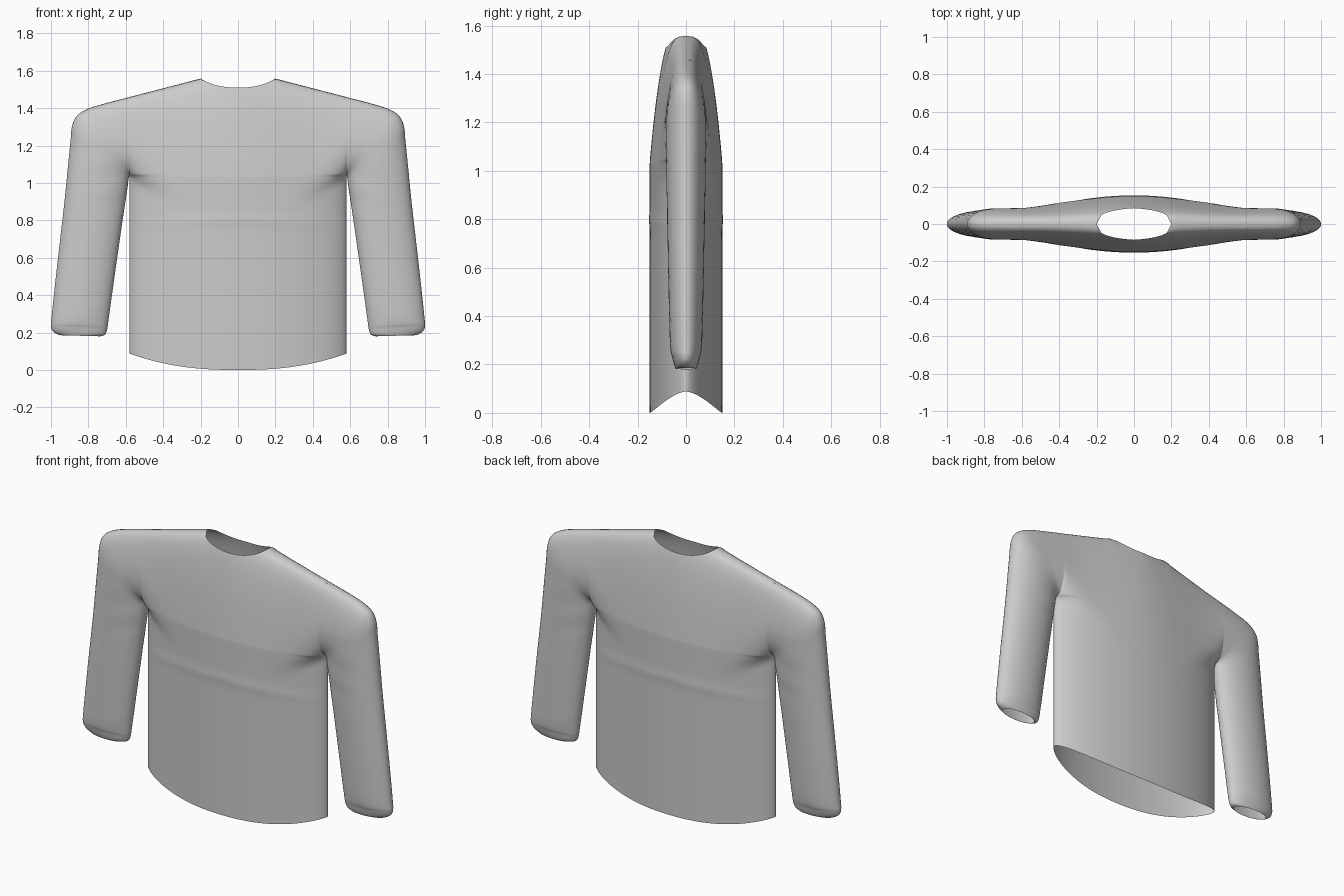
import bpy, bmesh, math
from mathutils import Vector

if "Cube" in bpy.data.objects:
    bpy.data.objects.remove(bpy.data.objects["Cube"], do_unlink=True)

HALF, PIT = 0.58, 1.04      # torso half width, armpit height
N = 20                      # divisions between armpit and shoulder


def clamp(t):
    return max(0.0, min(1.0, t))


def dome(t):
    return math.sqrt(max(0.0, 1 - (1 - clamp(t)) ** 2))


def ridge(x):
    return 1.61 - 0.26 * x


def hem(x):
    return 0.088 * (x / HALF) ** 2.4


def neck(x):
    return 1.51 + 0.048 * (x / 0.2) ** 2.5


def torso_depth(x, z):
    """Lens section low down, blending into a fuller chest that closes on the shoulder."""
    low = 0.15 * max(0.0, 1 - (x / HALF) ** 2) ** 0.6
    chest = 0.105 + 0.045 * math.cos(math.pi * x / (2 * HALF)) ** 2
    half = (ridge(HALF) - PIT) / 2
    blend = dome((z - PIT + 0.6 * (HALF - x)) / half)
    close = clamp(1 - (z - PIT) / (ridge(x) - PIT)) ** 0.33
    fold = 0.03 * math.exp(-((z - 0.8 + 0.03 * x) / 0.02) ** 2)
    return (low + (chest - low) * blend) * close * (1 + fold)


def sleeve_lens(v, k):
    start = 1.2 * dome(2 * v) * (1 - v) ** 0.33
    return (1 - k) * start + k * math.sqrt(max(0.0, 4 * v * (1 - v)))


def spline(rows, t):
    """Smooth interpolation through a list of vectors."""
    i = min(int(t), len(rows) - 2)
    f = t - i
    a, b, c, d = (rows[max(0, min(len(rows) - 1, i + o))] for o in (-1, 0, 1, 2))
    return 0.5 * (2 * b + (c - a) * f + (2 * a - 5 * b + 4 * c - d) * f ** 2
                  + (3 * b - a - 3 * c + d) * f ** 3)


steps = [0.5 * (1 - math.cos(math.pi * j / N)) for j in range(N + 1)]

# Torso columns from the hem to the neck or shoulder
xs = [0.2 * i / 8 for i in range(8)]
xs += [0.2 + (HALF - 0.2) * math.sin(math.pi / 2 * i / 16) for i in range(17)]
torso = []
for x in xs:
    top = neck(x) if x <= 0.2 else ridge(x)
    zs = [hem(x) + (PIT - hem(x)) * j / 60 for j in range(60)]
    zs += [PIT + (top - PIT) * s for s in steps]
    col = [(x, torso_depth(x, z), z) for z in zs]
    if x >= 0.2:
        col[-1] = (x, 0, top)
    torso.append(col)

# Sleeve sections: inner x z, outer x z, half thickness
sections = [
    (0.58, 1.04, 0.58, 1.459, 0.0875), (0.58, 1.04, 0.7, 1.428, 0.087),
    (0.581, 1.037, 0.8, 1.397, 0.086), (0.583, 1.03, 0.86, 1.36, 0.086),
    (0.586, 1.015, 0.887, 1.305, 0.085), (0.59, 0.98, 0.895, 1.23, 0.084),
    (0.602, 0.9, 0.91, 1.08, 0.082), (0.62, 0.78, 0.93, 0.88, 0.079),
    (0.66, 0.5, 0.968, 0.55, 0.073), (0.692, 0.27, 0.996, 0.29, 0.066),
    (0.699, 0.22, 1.0, 0.232, 0.057), (0.71, 0.19, 0.985, 0.203, 0.049),
    (0.735, 0.18, 0.955, 0.186, 0.043),
]
rows = [Vector(s) for s in sections]
sleeve = []
SUB = 6
for n in range((len(rows) - 1) * SUB + 1):
    t = n / SUB
    ix, iz, ox, oz, thick = spline(rows, t)
    k = clamp(t / 5)
    col = []
    for v in steps:
        x, z = ix + (ox - ix) * v, iz + (oz - iz) * v
        wrinkle = 1 + 0.03 * k * math.sin(z * 40 + v * 4) * (1 - v)
        col.append((x, thick * sleeve_lens(v, k) * wrinkle, z))
    sleeve.append(col)

# Mirror both patches to the four quarters of the garment
bm = bmesh.new()
for patch in (torso, sleeve):
    for sx in (1, -1):
        for sy in (-1, 1):
            grid = [[bm.verts.new((sx * x, sy * y, z)) for x, y, z in col] for col in patch]
            for a, b in zip(grid, grid[1:]):
                for j in range(len(a) - 1):
                    quad = [a[j], b[j], b[j + 1], a[j + 1]]
                    bm.faces.new(quad if sx * sy < 0 else quad[::-1])
bmesh.ops.remove_doubles(bm, verts=bm.verts, dist=0.0002)
inner = [v for v in bm.verts if not v.is_boundary and abs(v.co.y) > 0.001]
for _ in range(3):
    bmesh.ops.smooth_vert(bm, verts=inner, factor=0.5, use_axis_y=True)

mesh = bpy.data.meshes.new("sweater")
bm.to_mesh(mesh)
bm.free()
sweater = bpy.data.objects.new("sweater", mesh)
bpy.context.collection.objects.link(sweater)

# Plain grey cloth
cloth = bpy.data.materials.new("grey_cloth")
cloth.use_nodes = True
cloth.diffuse_color = (0.6, 0.6, 0.6, 1)
cloth.node_tree.nodes["Principled BSDF"].inputs["Base Color"].default_value = (0.6, 0.6, 0.6, 1)
mesh.materials.append(cloth)

bpy.context.view_layer.objects.active = sweater
sweater.select_set(True)
bpy.ops.object.shade_smooth_by_angle(angle=math.radians(70))
